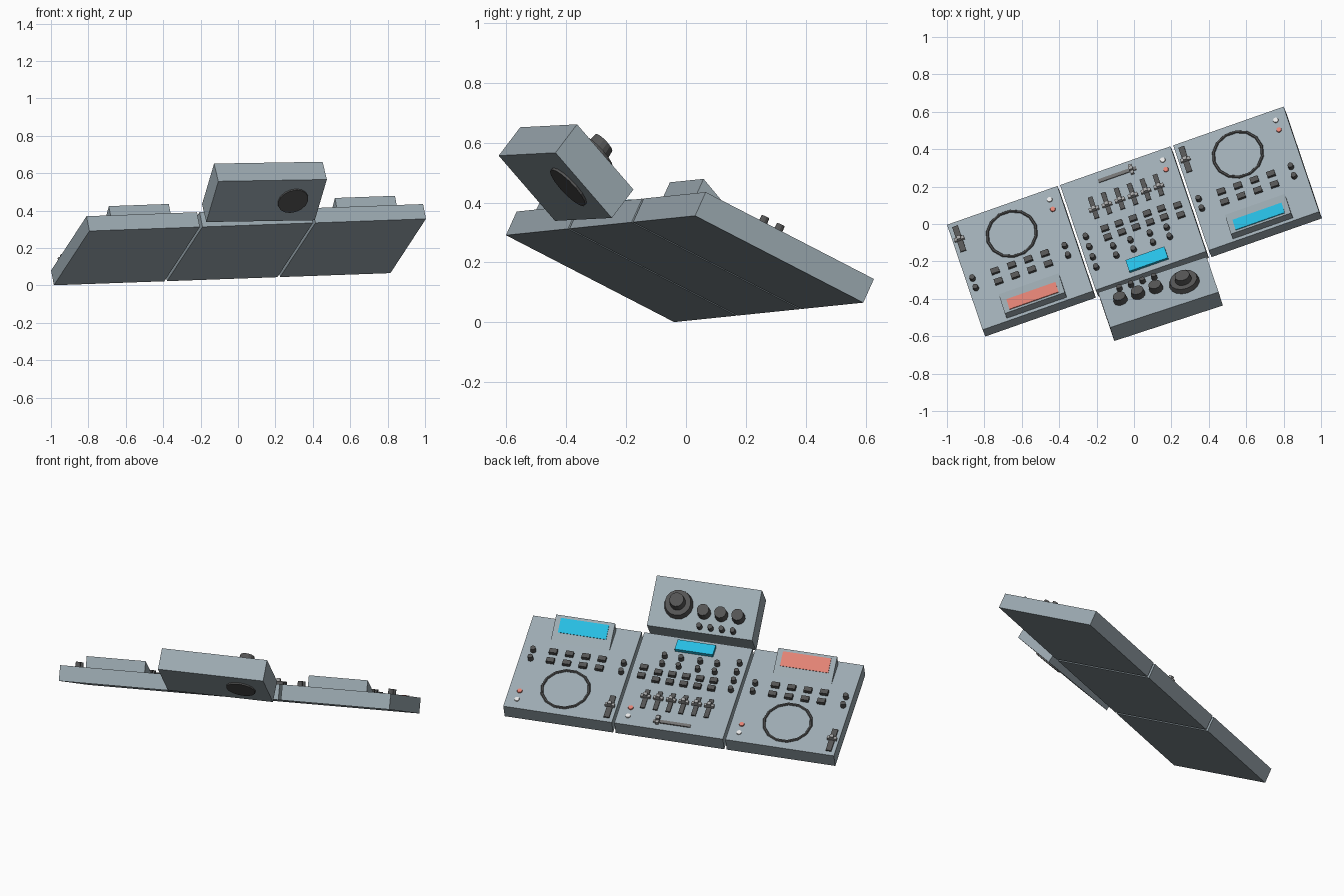
import bpy, bmesh, math
from mathutils import Matrix, Vector

cube = bpy.data.objects.get("Cube")
if cube:
    bpy.data.objects.remove(cube, do_unlink=True)


def material(name, r, g, b):
    m = bpy.data.materials.new(name)
    m.use_nodes = True
    m.diffuse_color = (r, g, b, 1)
    m.node_tree.nodes["Principled BSDF"].inputs["Base Color"].default_value = (r, g, b, 1)
    return m


BODY = material("blue grey casing", 0.34, 0.41, 0.45)
DARK = material("charcoal controls", 0.09, 0.09, 0.09)
TRACK = material("mid grey track", 0.17, 0.17, 0.17)
CAP = material("light grey caps", 0.37, 0.37, 0.37)
CYAN = material("cyan screen", 0.02, 0.52, 0.78)
CORAL = material("coral screen", 0.78, 0.23, 0.18)
WHITE = material("white light", 0.8, 0.8, 0.8)


def frame(x, y, n, origin):
    """Matrix from panel coordinates (across, back, up) to the world."""
    m = Matrix((x, y, n)).transposed().to_4x4()
    m.translation = origin
    return m


X = Vector((0.943, 0.331, 0.034)).normalized()
Y = Vector((-0.288, 0.852, -0.44)).normalized()
DESK = frame(X, Y, X.cross(Y), Vector((-0.005, 0.031, 0.2575)))
# The front effects box leans more steeply and is slightly skewed
EFFECTS = frame((0.951, 0.311, 0.016), (-0.218, 0.638, -0.738), (-0.19, 0.6, 0.79),
                Vector((0.13, -0.3645, 0.5475)))


def box(bm, u, v, w, su, sv, sw):
    """Box standing on height w."""
    bmesh.ops.create_cube(bm, size=1, matrix=Matrix.Translation((u, v, w + sw / 2))
                          @ Matrix.Diagonal((su, sv, sw, 1)))


def disc(bm, u, v, w, r, h, sides=12, taper=0.9):
    """Knob or disc standing on height w."""
    bmesh.ops.create_cone(bm, cap_ends=True, segments=sides, radius1=r, radius2=r * taper,
                          depth=h, matrix=Matrix.Translation((u, v, w + h / 2)))


def part(name, place, mat, shapes):
    """One object from a list of (function, arguments) shapes."""
    bm = bmesh.new()
    for make, *args in shapes:
        make(bm, *args)
    bm.transform(place)
    bmesh.ops.recalc_face_normals(bm, faces=bm.faces)
    mesh = bpy.data.meshes.new(name)
    bm.to_mesh(mesh)
    bm.free()
    mesh.materials.append(mat)
    ob = bpy.data.objects.new(name, mesh)
    bpy.context.collection.objects.link(ob)
    return ob


def ring(bm, u, v, radius, thick, sides=14, around=6):
    """Low-poly ring lying on the panel."""
    loops = []
    for i in range(sides):
        a = math.tau * i / sides
        loop = []
        for j in range(around):
            b = math.tau * j / around
            r = radius + thick * math.cos(b)
            loop.append(bm.verts.new((u + r * math.cos(a), v + r * math.sin(a),
                                      0.004 + thick * math.sin(b))))
        loops.append(loop)
    for i in range(sides):
        p, q = loops[i], loops[(i + 1) % sides]
        for j in range(around):
            k = (j + 1) % around
            bm.faces.new((p[j], q[j], q[k], p[k]))


FRONT, BACK, RISE, HALF = -0.313, -0.163, 0.063, 0.17


def wedge(bm):
    """Screen housing, tall at the front and sloping down to the back."""
    profile = [(FRONT, 0), (FRONT, RISE), (BACK, 0)]
    left, right = [[bm.verts.new((s * HALF, v, w)) for v, w in profile] for s in (-1, 1)]
    bm.faces.new(left)
    bm.faces.new(right)
    for i in range(3):
        k = (i + 1) % 3
        bm.faces.new((left[i], left[k], right[k], right[i]))


def sloped_screen(bm):
    """Thin plate on the wedge slope."""
    def point(u, s, lift):
        return bm.verts.new((u, FRONT + s * (BACK - FRONT) + lift * 0.4,
                             RISE * (1 - s) + lift))
    low, top = [[point(u, s, lift) for u, s in
                 ((-0.139, 0.1), (0.139, 0.1), (0.139, 0.62), (-0.139, 0.62))]
                for lift in (0, 0.004)]
    bm.faces.new(top)
    bm.faces.new(low)
    for i in range(4):
        k = (i + 1) % 4
        bm.faces.new((low[i], low[k], top[k], top[i]))


def fader_cap(u, v, turned=False):
    """Wide foot with a narrow grip on top."""
    a, b = (0.018, 0.055) if turned else (0.055, 0.018)
    return [(box, u, v, 0.004, a, b, 0.018), (box, u, v, 0.022, 0.022, 0.02, 0.016)]


def casing(name, place):
    part(name + "_casing", place, BODY, [(box, 0, 0, -0.088, 0.626, 0.66, 0.088)])
    part(name + "_white_light", place, WHITE, [(disc, 0.25, 0.268, 0, 0.015, 0.006)])
    part(name + "_coral_light", place, CORAL, [(disc, 0.25, 0.208, 0, 0.015, 0.006)])


def knobs(spots, r=0.016, h=0.03):
    return [(disc, u, v, 0, r, h) for u, v in spots]


def buttons(columns, rows, width=0.045):
    return [(box, u, v, 0, width, 0.03, 0.02) for u in columns for v in rows]


# Left and right decks
for side, name, colour in ((-1, "right_deck", CORAL), (1, "left_deck", CYAN)):
    place = DESK @ Matrix.Translation((side * 0.641, 0, 0))
    casing(name, place)
    part(name + "_platter_ring", place, DARK, [(ring, 0, 0.15, 0.134, 0.008)])
    part(name + "_screen_housing", place, BODY, [(wedge,)])
    part(name + "_screen", place, colour, [(sloped_screen,)])
    part(name + "_buttons", place, DARK,
         buttons([-0.148 + 0.094 * i for i in range(4)], (-0.028, -0.093)))
    part(name + "_side_knobs", place, DARK,
         knobs([(u, v) for u in (-0.275, 0.248) for v in (-0.025, -0.085)]))
    part(name + "_tempo_track", place, DARK, [(box, -0.275, 0.225, 0, 0.032, 0.155, 0.008)])
    part(name + "_tempo_cap", place, CAP, fader_cap(-0.275, 0.22))

# Mixer in the middle
casing("mixer", DESK)
channels = [-0.182 + 0.0735 * i for i in range(6)]
part("mixer_fader_tracks", DESK, DARK,
     [(box, u, 0.135, 0, 0.026, 0.13, 0.008) for u in channels])
part("mixer_fader_caps", DESK, CAP, [s for u in channels for s in fader_cap(u, 0.122)])
part("crossfader_track", DESK, TRACK, [(box, -0.005, 0.275, 0, 0.215, 0.02, 0.006)])
part("crossfader_cap", DESK, CAP, fader_cap(0.075, 0.272, True))
part("mixer_buttons", DESK, DARK,
     buttons([-0.16 + 0.08 * i for i in range(5)], (-0.005, -0.06), 0.042)
     + buttons([0.248], (-0.02, -0.08), 0.042))
part("mixer_knobs", DESK, DARK,
     knobs([(-0.27, -0.015 - 0.064 * i) for i in range(4)]
           + [(u, v) for u in (-0.148, -0.05, 0.06, 0.155) for v in (-0.122, -0.18)]))
part("mixer_screen", DESK, CYAN, [(box, 0, -0.265, 0, 0.22, 0.07, 0.02)])

# Effects box in front of the mixer
part("effects_casing", EFFECTS, BODY, [(box, 0, 0, -0.12, 0.61, 0.295, 0.12)])
part("effects_dial", EFFECTS, DARK, [(disc, 0.148, 0.005, 0, 0.083, 0.03, 16),
                                     (disc, 0.148, 0.005, 0.03, 0.045, 0.038, 16)])
part("effects_underside_disc", EFFECTS, DARK, [(disc, 0.148, 0, -0.128, 0.083, 0.02, 16, 1)])
part("effects_large_knobs", EFFECTS, DARK,
     knobs([(-0.205 + 0.1 * i, 0.03) for i in range(3)], 0.038, 0.042))
part("effects_small_knobs", EFFECTS, DARK,
     knobs([(-0.19 + 0.065 * i, 0.115) for i in range(4)]))
